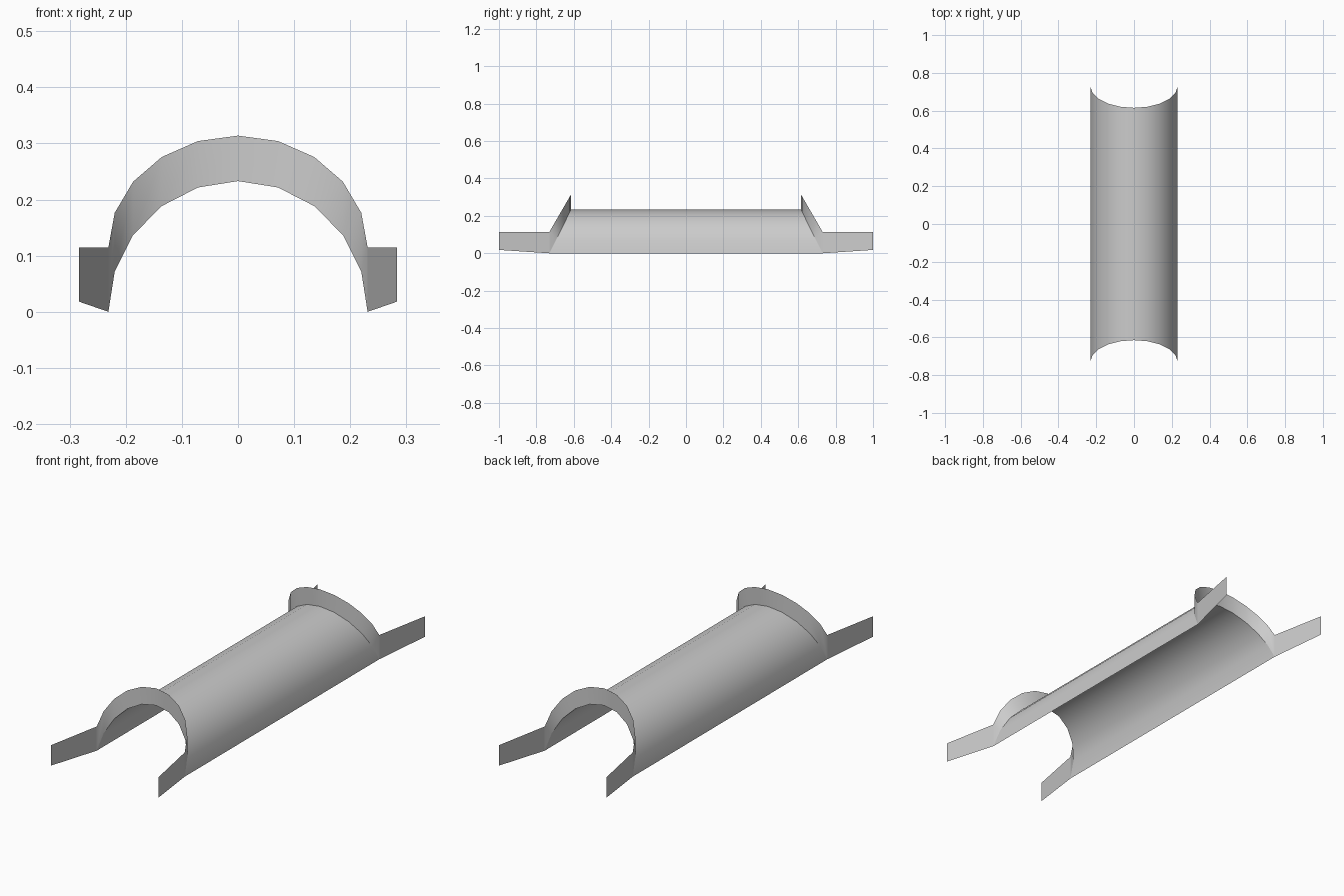
import bpy
import math

if "Cube" in bpy.data.objects:
    bpy.data.objects.remove(bpy.data.objects["Cube"], do_unlink=True)

RADIUS, RISE = 0.231, 0.233        # barrel half width and crown height
CURB_BASE, CURB_RISE = 0.115, 0.199  # headwall coping arc
Y_FOOT, Y_CROWN = 0.73, 0.615      # the ends lean back towards the crown
SEGMENTS = 10

concrete = bpy.data.materials.new("concrete_grey")
concrete.use_nodes = True
colour = (0.6, 0.6, 0.6, 1)
concrete.diffuse_color = colour
concrete.node_tree.nodes["Principled BSDF"].inputs["Base Color"].default_value = colour


def strip(name, first, second, mirror):
    """Sheet of quads between two matching rows of points."""
    n = len(first)
    faces = [(i, i + 1, n + i + 1, n + i) for i in range(n - 1)]
    mesh = bpy.data.meshes.new(name)
    mesh.from_pydata(first + second, [], faces)
    mesh.materials.append(concrete)
    obj = bpy.data.objects.new(name, mesh)
    bpy.context.collection.objects.link(obj)
    if any(mirror):
        mod = obj.modifiers.new("mirror", "MIRROR")
        mod.use_axis = mirror
        mod.use_mirror_merge = False
    bpy.ops.object.select_all(action="DESELECT")
    obj.select_set(True)
    bpy.context.view_layer.objects.active = obj
    bpy.ops.object.shade_smooth_by_angle(angle=math.radians(40))
    return obj


def arc(base, rise, side):
    """Arch from the right foot to the left foot on the leaning end plane."""
    points = []
    for i in range(SEGMENTS + 1):
        a = math.pi * i / SEGMENTS
        y = Y_FOOT + (Y_CROWN - Y_FOOT) * math.sin(a)
        points.append((-RADIUS * math.cos(a), side * y, base + rise * math.sin(a)))
    return points


# Half-round barrel with leaning ends
strip("barrel", arc(0, RISE, -1), arc(0, RISE, 1), (False, False, False))

# Upright curved headwall above each mouth
strip("headwalls", arc(0, RISE, -1), arc(CURB_BASE, CURB_RISE, -1), (False, True, False))

# Splayed wing walls at the four corners
strip("wing_walls",
      [(RADIUS, -Y_FOOT, 0), (0.283, -1, 0.018)],
      [(RADIUS, -Y_FOOT, CURB_BASE), (0.283, -1, CURB_BASE)],
      (True, True, False))
